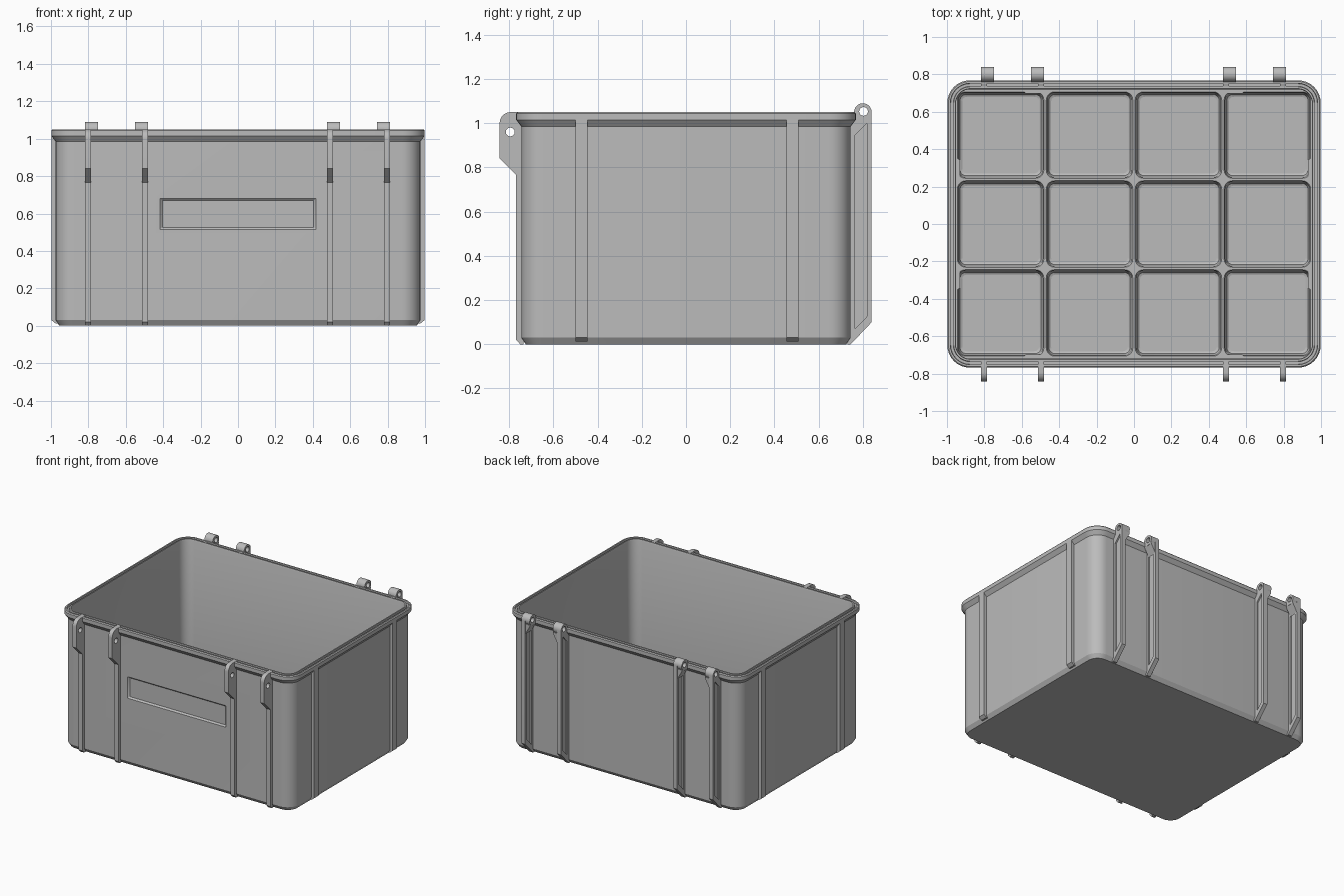
import bpy, bmesh
from math import pi, sin, cos, radians

cube = bpy.data.objects.get("Cube")
if cube:
    bpy.data.objects.remove(cube, do_unlink=True)

grey = bpy.data.materials.new("plain grey")
grey.use_nodes = True
grey.diffuse_color = (0.5, 0.5, 0.5, 1)
grey.node_tree.nodes["Principled BSDF"].inputs["Base Color"].default_value = (0.5, 0.5, 0.5, 1)


def finish(name, mesh):
    """Link a mesh as a named grey object, smooth with sharp edges kept."""
    ob = bpy.data.objects.new(name, mesh)
    bpy.context.collection.objects.link(ob)
    mesh.materials.clear()
    mesh.materials.append(grey)
    smooth(ob)
    return ob


def activate(ob):
    bpy.ops.object.select_all(action='DESELECT')
    ob.select_set(True)
    bpy.context.view_layer.objects.active = ob


def smooth(ob):
    activate(ob)
    bpy.ops.object.shade_smooth_by_angle(angle=radians(28))


def arc(cx, cy, r, a0, a1, n=8):
    steps = [radians(a0 + (a1 - a0) * i / n) for i in range(n + 1)]
    return [(cx + r * cos(a), cy + r * sin(a)) for a in steps]


def loft(bm, levels, cx=0, cy=0, n=8):
    """Closed solid through stacked rounded rectangles (half x, half y, radius, z)."""
    loops = []
    for hx, hy, r, z in levels:
        pts = []
        for k, (sx, sy) in enumerate([(1, 1), (-1, 1), (-1, -1), (1, -1)]):
            pts += arc(sx * (hx - r), sy * (hy - r), r, 90 * k, 90 * k + 90, n)
        loops.append([bm.verts.new((cx + x, cy + y, z)) for x, y in pts])
    for a, b in zip(loops, loops[1:]):
        for i in range(len(a)):
            j = (i + 1) % len(a)
            bm.faces.new((a[i], a[j], b[j], b[i]))
    bm.faces.new(loops[0][::-1])
    bm.faces.new(loops[-1])


def to_mesh(name, bm):
    bmesh.ops.recalc_face_normals(bm, faces=bm.faces)
    mesh = bpy.data.meshes.new(name)
    bm.to_mesh(mesh)
    bm.free()
    return finish(name, mesh)


def cut(ob, cutter):
    mod = ob.modifiers.new("cut", 'BOOLEAN')
    mod.operation, mod.solver, mod.object = 'DIFFERENCE', 'EXACT', cutter
    activate(ob)
    bpy.ops.object.modifier_apply(modifier=mod.name)
    bpy.data.objects.remove(cutter, do_unlink=True)
    smooth(ob)


SIDE = (pi / 2, 0, pi / 2)   # profile in y, z, extruded along x
FRONT = (pi / 2, 0, 0)       # profile in x, z, extruded along y
FLAT = (0, 0, 0)             # profile in x, y, extruded along z


def plate(name, outlines, width, location, rotation=SIDE):
    """Extruded profile; the outlines after the first are holes."""
    cu = bpy.data.curves.new(name, 'CURVE')
    cu.dimensions, cu.fill_mode, cu.extrude = '2D', 'BOTH', width / 2
    for pts in outlines:
        sp = cu.splines.new('POLY')
        sp.points.add(len(pts) - 1)
        for p, (x, y) in zip(sp.points, pts):
            p.co = (x, y, 0, 1)
        sp.use_cyclic_u = True
    tmp = bpy.data.objects.new(name + "_curve", cu)
    bpy.context.collection.objects.link(tmp)
    dg = bpy.context.evaluated_depsgraph_get()
    mesh = bpy.data.meshes.new_from_object(tmp.evaluated_get(dg))
    bpy.data.objects.remove(tmp, do_unlink=True)
    bm = bmesh.new()
    bm.from_mesh(mesh)
    bmesh.ops.remove_doubles(bm, verts=bm.verts, dist=1e-5)
    bmesh.ops.recalc_face_normals(bm, faces=bm.faces)
    bm.to_mesh(mesh)
    bm.free()
    ob = finish(name, mesh)
    ob.location, ob.rotation_euler = location, rotation
    return ob


# Open box shell with flared rim and seal groove
bm = bmesh.new()
loft(bm, [(0.955, 0.725, 0.08, 0), (0.975, 0.745, 0.10, 0.03),
          (0.975, 0.745, 0.10, 0.985), (0.998, 0.768, 0.12, 1.015),
          (0.998, 0.768, 0.12, 1.043), (0.992, 0.762, 0.114, 1.05),
          (0.982, 0.752, 0.105, 1.05), (0.980, 0.750, 0.103, 1.035),
          (0.966, 0.736, 0.09, 1.035), (0.964, 0.734, 0.088, 1.05),
          (0.955, 0.724, 0.08, 1.05), (0.952, 0.72, 0.075, 1.04),
          (0.952, 0.72, 0.075, 0.03)])
box = to_mesh("box_shell", bm)

# Recessed label panel on the front
bm = bmesh.new()
loft(bm, [(0.405, 0.072, 0.003, 0), (0.418, 0.083, 0.003, 0.012),
          (0.418, 0.083, 0.003, 0.03)], n=2)
panel = to_mesh("panel_cutter", bm)
panel.location, panel.rotation_euler = (0, -0.757 + 0.024, 0.598), FRONT
cut(box, panel)

# Low tray of twelve compartments on the floor
bm = bmesh.new()
loft(bm, [(0.958, 0.726, 0.08, 0.02), (0.958, 0.726, 0.08, 0.13)])
tray = to_mesh("divider_grid", bm)
bm = bmesh.new()
PITCH = 0.4755
for i in range(4):
    for j in range(3):
        loft(bm, [(0.205, 0.205, 0.025, 0.03), (0.217, 0.217, 0.032, 0.037),
                  (0.222, 0.222, 0.037, 0.05), (0.226, 0.226, 0.04, 0.12),
                  (0.232, 0.232, 0.045, 0.131), (0.232, 0.232, 0.045, 0.2)],
             (i - 1.5) * PITCH, (j - 1) * PITCH, 5)
cut(tray, to_mesh("pocket_cutter", bm))

# Small ledges where the dividers meet the walls
for sx in (1, -1):
    for sy in (1, -1):
        plate("end_ledge", [[(sx * x, sy * y) for x, y in
              [(0.49, 0.72), (0.6, 0.72), (0.58, 0.698), (0.49, 0.698)]]],
              0.02, (0, 0, 0.12), FLAT)
        plate("side_ledge", [[(sx * x, sy * y) for x, y in
              [(0.952, 0.25), (0.952, 0.36), (0.93, 0.34), (0.93, 0.25)]]],
              0.02, (0, 0, 0.12), FLAT)

# Vertical ribs on the two ends
for s in (1, -1):
    for y in (-0.473, 0.482):
        plate("end_rib", [[(s * x, z) for x, z in
              [(0.96, 0.012), (0.975, 0.012), (0.998, 0.03), (0.998, 1.02), (0.96, 1.02)]]],
              0.055, (0, y, 0), FRONT)

# Front latch ribs with drilled lugs, and rear hinge arms in line with them
RIB = 0.033
latch = ([(-0.735, 0), (-0.75, 0), (-0.768, 0.02), (-0.768, 0.765), (-0.843, 0.84)]
         + arc(-0.793, 1.0, 0.05, 180, 90) + [(-0.735, 1.05)])
pin_hole = arc(-0.795, 0.96, 0.02, 0, 337.5, 15)
arm = ([(0.73, 0), (0.745, 0), (0.84, 0.1)]
       + arc(0.80, 1.05, 0.04, 0, 180, 12) + [(0.73, 1.04)])
slot = [(0.765, 0.07), (0.818, 0.125), (0.818, 1.0), (0.765, 0.945)]
hinge_hole = arc(0.803, 1.053, 0.02, 0, 337.5, 15)
barrel = arc(0.80, 1.05, 0.04, 0, 345, 23)

for x, d in ((-0.802, 1), (-0.497, -1), (0.492, 1), (0.797, -1)):
    plate("latch_rib", [latch, pin_hole], RIB, (x, 0, 0))
    plate("hinge_arm", [arm, slot, hinge_hole], RIB, (x, 0, 0))
    plate("hinge_web", [slot], 0.012, (x, 0, 0))
    # The barrel reaches sideways from the arm, held up by a sloped gusset
    plate("hinge_barrel", [barrel, hinge_hole], 0.04, (x + d * 0.034, 0, 0))
    e, f = x + d * 0.014, x + d * 0.054
    plate("hinge_gusset", [[(e, 1.025), (f, 1.025), (f, 1.015), (e, 0.945)]],
          0.075, (0, 0.8, 0), FRONT)
